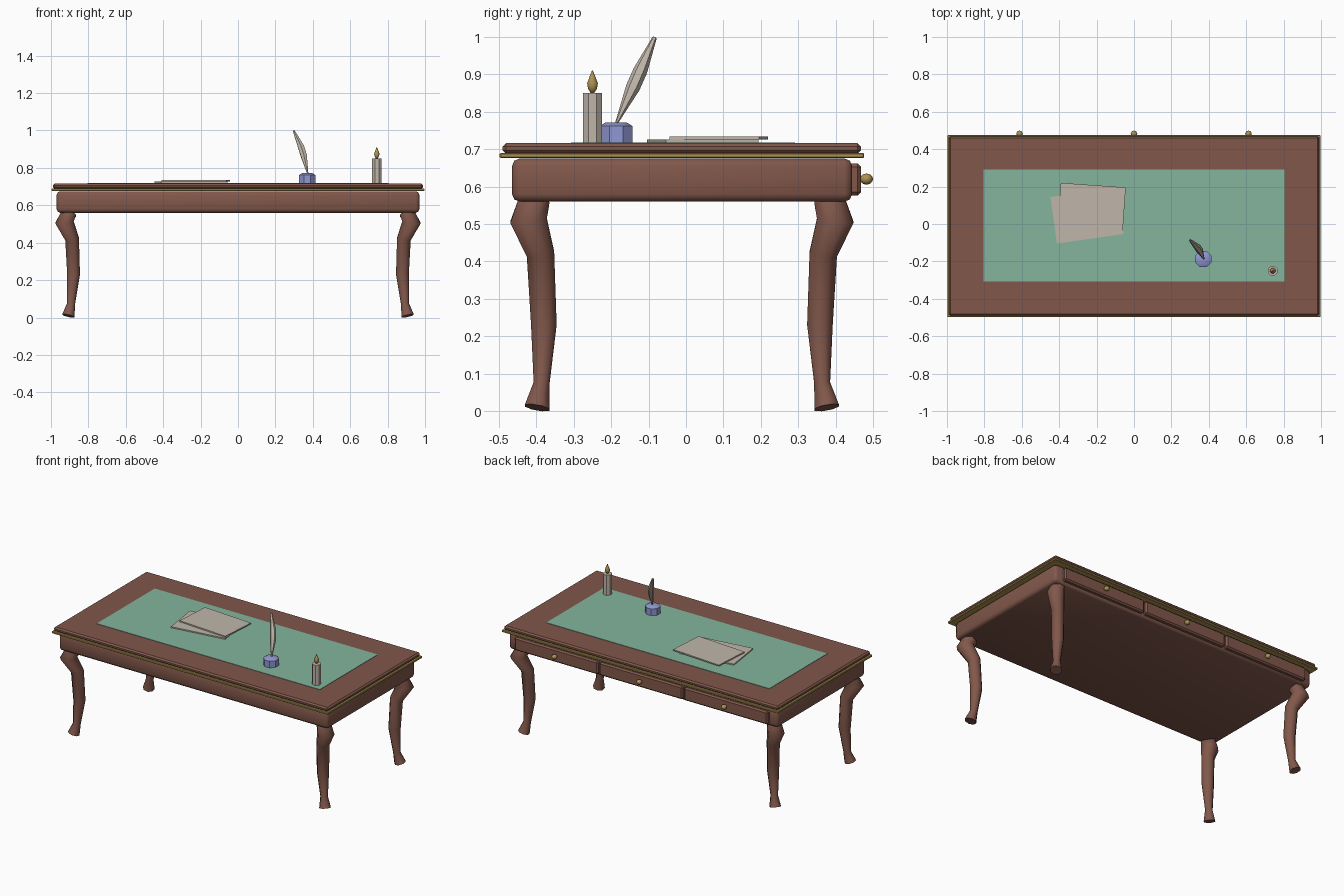
import bpy, bmesh, math
from mathutils import Vector, Matrix

if "Cube" in bpy.data.objects:
    bpy.data.objects.remove(bpy.data.objects["Cube"])

YC = -0.011  # middle of the table in y (drawer knobs stick out at the back)


def mat(name, rgb):
    m = bpy.data.materials.new(name)
    m.diffuse_color = (*rgb, 1)
    m.use_nodes = True
    m.node_tree.nodes["Principled BSDF"].inputs["Base Color"].default_value = m.diffuse_color
    return m


WOOD = mat("brown wood", (0.22, 0.096, 0.069))
FELT = mat("green felt", (0.23, 0.46, 0.34))
PAPER = mat("pale paper", (0.53, 0.47, 0.40))
GOLD = mat("gold", (0.42, 0.29, 0.085))
INK = mat("blue glass", (0.28, 0.31, 0.64))


def finish(name, bm, material, smooth=None):
    bmesh.ops.recalc_face_normals(bm, faces=bm.faces)
    me = bpy.data.meshes.new(name)
    bm.to_mesh(me)
    bm.free()
    me.materials.append(material)
    ob = bpy.data.objects.new(name, me)
    bpy.context.collection.objects.link(ob)
    if smooth:
        bpy.ops.object.select_all(action='DESELECT')
        ob.select_set(True)
        bpy.context.view_layer.objects.active = ob
        bpy.ops.object.shade_smooth_by_angle(angle=math.radians(smooth))
    return ob


def box(name, x, y, z, material, bevel=0, segments=1, turn=0, smooth=None):
    """Box from (min, max) ranges, optionally bevelled and turned about z."""
    bm = bmesh.new()
    bmesh.ops.create_cube(bm, size=1)
    bmesh.ops.scale(bm, vec=(x[1] - x[0], y[1] - y[0], z[1] - z[0]), verts=bm.verts)
    if bevel:
        bmesh.ops.bevel(bm, geom=bm.edges[:], offset=bevel, segments=segments,
                        profile=0.5, affect='EDGES')
    bm.transform(Matrix.Translation((sum(x) / 2, sum(y) / 2, sum(z) / 2))
                 @ Matrix.Rotation(math.radians(turn), 4, 'Z'))
    return finish(name, bm, material, smooth)


def tube(name, stations, material, sides=8, smooth=None, tilt=True, mirror=(1, 1)):
    """Loft rings along a path; stations are (x, y, z, radius)."""
    bm = bmesh.new()
    pts = [Vector(s[:3]) for s in stations]
    rings = []
    for i, (p, s) in enumerate(zip(pts, stations)):
        t = pts[min(i + 1, len(pts) - 1)] - pts[max(i - 1, 0)]
        up = Vector((0, 0, 1 if t.z > 0 else -1))
        rot = up.rotation_difference(t.normalized()) if tilt else Matrix.Identity(3)
        ring = []
        for k in range(sides):
            a = 2 * math.pi * (k + 0.5) / sides
            v = Vector((math.cos(a), math.sin(a), 0)) * s[3]
            v.rotate(rot)
            v += p
            ring.append(bm.verts.new((v.x * mirror[0], (v.y) * mirror[1], v.z)))
        rings.append(ring)
    for a, b in zip(rings, rings[1:]):
        for k in range(sides):
            j = (k + 1) % sides
            bm.faces.new((a[k], a[j], b[j], b[k]))
    bm.faces.new(rings[0])
    bm.faces.new(rings[-1])
    return finish(name, bm, material, smooth)


# Table body: apron, gold trim, top slab and felt
box("apron", (-0.97, 0.97), (-0.465, 0.444), (0.56, 0.675), WOOD, 0.02, 2, smooth=50)
box("gold_trim", (-0.997, 0.997), (-0.498, 0.476), (0.676, 0.69), GOLD, 0.003)
box("table_top", (-0.99, 0.99), (-0.49, 0.468), (0.688, 0.716), WOOD, 0.009)
box("felt_pad", (-0.805, 0.805), (-0.307, 0.291), (0.71, 0.7185), FELT)

# Curved legs, mirrored to the four corners
LEG = [(-0.902, -0.394, 0.562, 0.044), (-0.928, -0.410, 0.51, 0.053),
       (-0.887, -0.378, 0.42, 0.040), (-0.879, -0.369, 0.23, 0.037),
       (-0.892, -0.375, 0.075, 0.023), (-0.907, -0.387, 0.009, 0.036)]
for sx, side in ((1, "left"), (-1, "right")):
    for sy, end in ((1, "front"), (-1, "back")):
        leg = tube(f"{end}_{side}_leg", LEG, WOOD, 8, 60, mirror=(sx, sy))
        leg.location.y = YC

# Drawers and knobs on the back
for i, x in enumerate((-0.612, 0, 0.612)):
    box(f"drawer_{i + 1}", (x - 0.301, x + 0.301), (0.43, 0.468), (0.576, 0.662), WOOD, 0.009)
    bm = bmesh.new()
    bmesh.ops.create_uvsphere(bm, u_segments=8, v_segments=6, radius=0.0175)
    bm.transform(Matrix.Translation((x, 0.4825, 0.62)) @ Matrix.Diagonal((1, 1, 0.85, 1)))
    finish(f"drawer_knob_{i + 1}", bm, GOLD, 60)

# Two sheets of paper
box("lower_paper", (-0.431, -0.071), (-0.08, 0.17), (0.718, 0.726), PAPER, turn=8)
box("upper_paper", (-0.40, -0.052), (-0.032, 0.208), (0.726, 0.734), PAPER, turn=-4)

# Inkwell with quill
tube("inkwell", [(0.37, -0.187, 0.717, 0.047), (0.37, -0.187, 0.762, 0.047),
                 (0.37, -0.187, 0.772, 0.03)], INK, 8, 40, tilt=False)
tube("quill", [(0.374, -0.188, 0.765, 0.003), (0.352, -0.142, 0.865, 0.019),
               (0.338, -0.122, 0.91, 0.019), (0.298, -0.084, 0.998, 0.006)], PAPER, 6, 40)

# Candle and flame
tube("candle", [(0.742, -0.25, 0.717, 0.028), (0.742, -0.25, 0.85, 0.028)], PAPER, 8)
tube("candle_flame", [(0.742, -0.25, 0.85, 0.005), (0.742, -0.25, 0.862, 0.013),
                      (0.742, -0.25, 0.876, 0.0155), (0.742, -0.25, 0.895, 0.008),
                      (0.742, -0.25, 0.911, 0.001)], GOLD, 8, 60)
